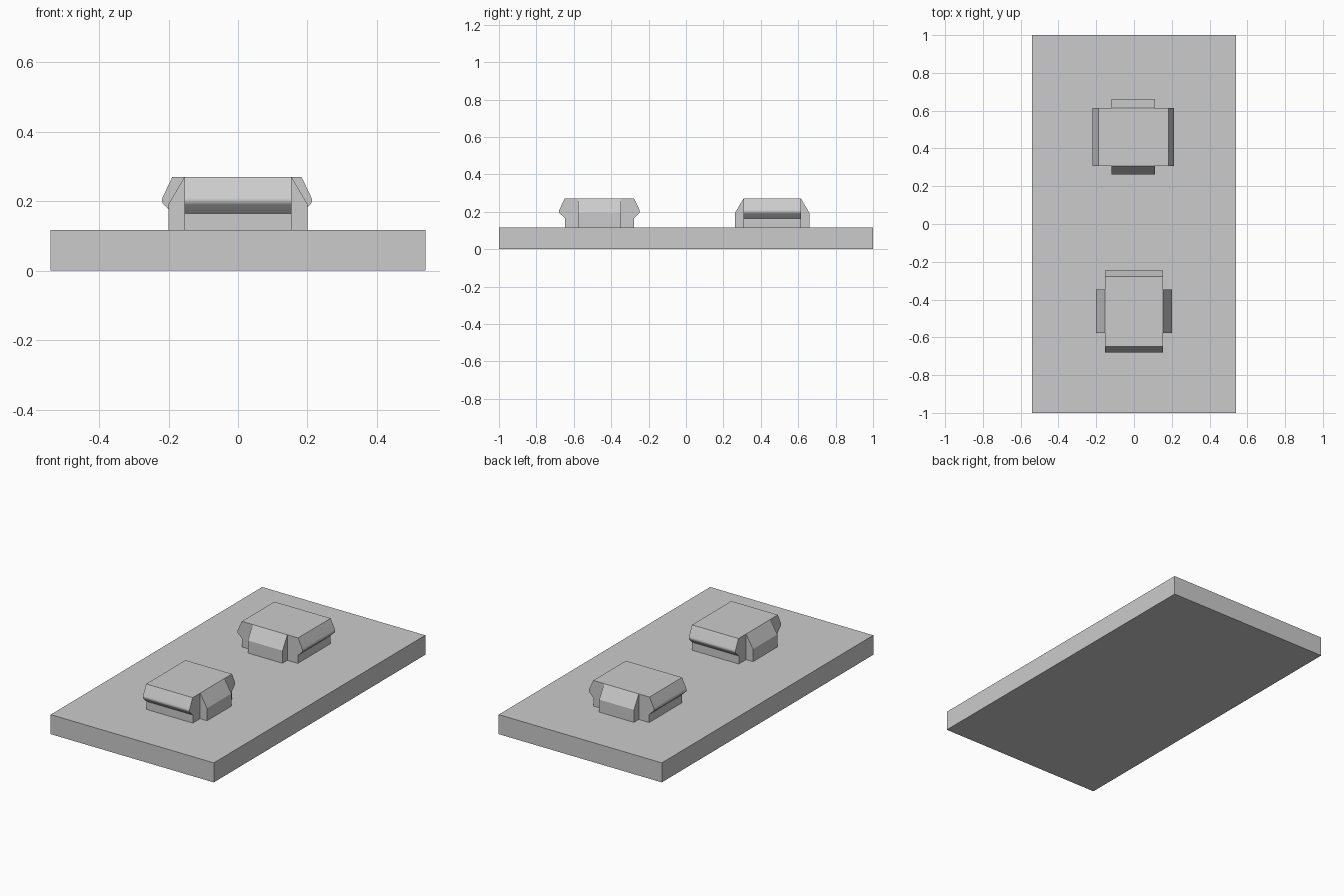
import bpy
import math
from mathutils import Matrix, Vector

if "Cube" in bpy.data.objects:
    bpy.data.objects.remove(bpy.data.objects["Cube"], do_unlink=True)

grey = bpy.data.materials.new("plain grey")
grey.use_nodes = True
COLOUR = (0.6, 0.6, 0.6, 1)
grey.diffuse_color = COLOUR
grey.node_tree.nodes["Principled BSDF"].inputs["Base Color"].default_value = COLOUR

BASE, TOP = 0.117, 0.27


def extrude_profile(name, half, depth, matrix):
    """Mirror a half profile (u, z) and extrude it across the v axis."""
    outline = half + [(-u, z) for u, z in reversed(half)]
    n = len(outline)
    verts = [matrix @ Vector((u, v, z)) for v in (-depth, depth) for u, z in outline]
    faces = [list(range(n)), list(range(2 * n - 1, n - 1, -1))]
    faces += [[i, i + n, (i + 1) % n + n, (i + 1) % n] for i in range(n)]
    mesh = bpy.data.meshes.new(name)
    mesh.from_pydata(verts, [], faces)
    mesh.materials.append(grey)
    obj = bpy.data.objects.new(name, mesh)
    bpy.context.collection.objects.link(obj)
    bpy.ops.object.select_all(action="DESELECT")
    obj.select_set(True)
    bpy.context.view_layer.objects.active = obj
    bpy.ops.object.mode_set(mode="EDIT")
    bpy.ops.mesh.select_all(action="SELECT")
    bpy.ops.mesh.normals_make_consistent(inside=False)
    bpy.ops.object.mode_set(mode="OBJECT")
    bpy.ops.object.shade_smooth_by_angle(angle=math.radians(30))
    return obj


# Base slab
extrude_profile("base_plate", [(0.54, 0), (0.54, BASE)], 1.0, Matrix())

# Overhanging lip with a rounded tip, and the plain sloped side wings
tip = [(0.198 + 0.018 * math.cos(a), 0.203 + 0.018 * math.sin(a))
       for a in (math.radians(d) for d in range(-45, 31, 15))]
body = [(0.184, BASE), (0.184, 0.165)] + tip + [(0.186, TOP)]
wings = [(0.2, BASE), (0.2, 0.192), (0.154, TOP)]

# Two studs, the rear one turned a quarter turn from the front one
for label, x, y, turn in (("front", 0, -0.463, 90), ("rear", -0.003, 0.461, 0)):
    place = Matrix.Translation((x, y, 0)) @ Matrix.Rotation(math.radians(turn), 4, "Z")
    across = place @ Matrix.Rotation(math.radians(90), 4, "Z")
    extrude_profile(label + "_stud_body", body, 0.154, place)
    extrude_profile(label + "_stud_wings", wings, 0.115, across)
